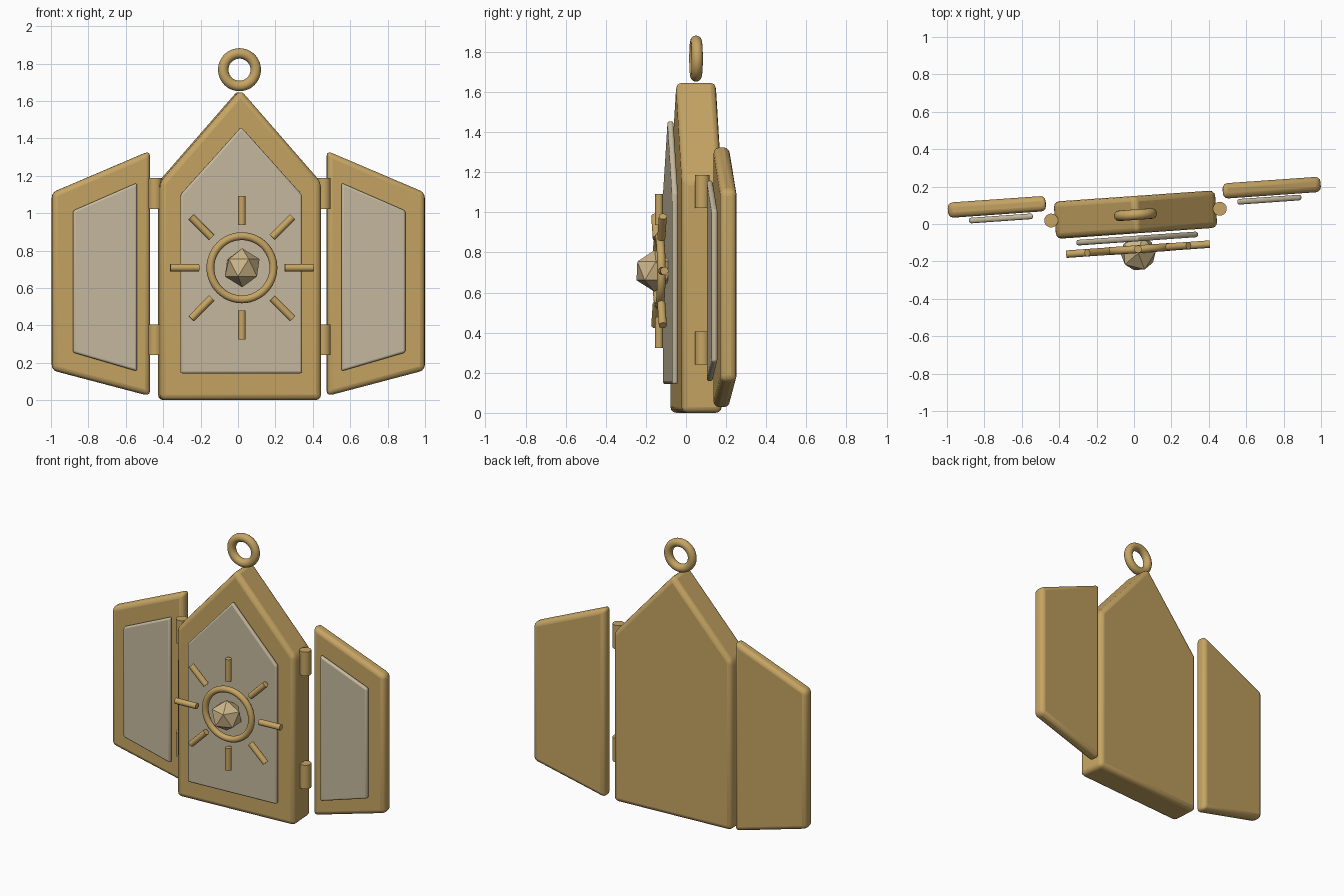
import bpy, bmesh, math
from mathutils import Matrix, Vector

if "Cube" in bpy.data.objects:
    bpy.data.objects.remove(bpy.data.objects["Cube"])

# The whole pendant is turned slightly about the vertical axis
PLACE = Matrix.Translation((0.008, 0.05, 0)) @ Matrix.Rotation(math.radians(4), 4, 'Z')


def material(name, rgb):
    m = bpy.data.materials.new(name)
    m.diffuse_color = (*rgb, 1)
    m.use_nodes = True
    m.node_tree.nodes["Principled BSDF"].inputs["Base Color"].default_value = m.diffuse_color
    return m


GOLD = material("gold", (0.565, 0.375, 0.125))
PANEL = material("pale_panel", (0.565, 0.49, 0.345))
GEM = material("pale_gem", (0.62, 0.47, 0.25))


def finish(name, bm, mat, smooth=True, bevel=0):
    bmesh.ops.recalc_face_normals(bm, faces=bm.faces)
    me = bpy.data.meshes.new(name)
    bm.to_mesh(me)
    bm.free()
    me.materials.append(mat)
    ob = bpy.data.objects.new(name, me)
    bpy.context.collection.objects.link(ob)
    ob.matrix_world = PLACE
    if bevel:
        b = ob.modifiers.new("rounded_edges", 'BEVEL')
        b.width, b.segments, b.limit_method = bevel, 3, 'ANGLE'
        b.angle_limit = math.radians(30)
    if smooth:
        bpy.ops.object.select_all(action='DESELECT')
        ob.select_set(True)
        bpy.context.view_layer.objects.active = ob
        bpy.ops.object.shade_smooth_by_angle(angle=math.radians(35))
    return ob


def slab(name, outline, y, thick, mat, bevel, side=1):
    """Outline in x, z extruded through the depth around y."""
    bm = bmesh.new()
    face = bm.faces.new([bm.verts.new((side * x, y - thick / 2, z)) for x, z in outline])
    ext = bmesh.ops.extrude_face_region(bm, geom=[face])
    verts = [g for g in ext["geom"] if isinstance(g, bmesh.types.BMVert)]
    bmesh.ops.translate(bm, verts=verts, vec=(0, thick, 0))
    return finish(name, bm, mat, True, bevel)


def rod(name, centre, radius, length, turn=0):
    """Cylinder along z, turned about the depth axis."""
    bm = bmesh.new()
    m = Matrix.Translation(centre) @ Matrix.Rotation(turn, 4, 'Y')
    bmesh.ops.create_cone(bm, cap_ends=True, segments=20, radius1=radius,
                          radius2=radius, depth=length, matrix=m)
    return finish(name, bm, GOLD)


def ring(name, centre, major, minor, n=48, k=16):
    """Torus facing the front."""
    bm = bmesh.new()
    loops = []
    for i in range(n):
        a = 2 * math.pi * i / n
        loop = []
        for j in range(k):
            b = 2 * math.pi * j / k
            r = major + minor * math.cos(b)
            loop.append(bm.verts.new(Vector(centre) + Vector(
                (r * math.cos(a), minor * math.sin(b), r * math.sin(a)))))
        loops.append(loop)
    for i in range(n):
        p, q = loops[i], loops[(i + 1) % n]
        for j in range(k):
            bm.faces.new((p[j], q[j], q[(j + 1) % k], p[(j + 1) % k]))
    return finish(name, bm, GOLD)


def house(half, bottom, shoulder, apex):
    return [(-half, bottom), (half, bottom), (half, shoulder), (0, apex), (-half, shoulder)]


# Central body with its raised panel and hanging loop
slab("body", house(0.432, 0.0, 1.165, 1.66), 0, 0.2, GOLD, 0.03)
slab("body_panel", house(0.326, 0.143, 1.098, 1.46), -0.128, 0.03, PANEL, 0.012)
ring("hanging_loop", (0, 0, 1.767), 0.087, 0.028)

# Side doors, their panels and hinges
DOOR = [(0.474, 0.022), (0.999, 0.16), (0.999, 1.11), (0.474, 1.333)]
INSET = [(0.548, 0.155), (0.891, 0.255), (0.891, 1.013), (0.548, 1.162)]
for side, label in ((-1, "left"), (1, "right")):
    slab(label + "_door", DOOR, 0.093, 0.082, GOLD, 0.028, side)
    slab(label + "_door_panel", INSET, 0.03, 0.03, PANEL, 0.012, side)
    for z, level in ((0.323, "lower"), (1.105, "upper")):
        rod(f"{label}_{level}_hinge", (side * 0.452, 0, z), 0.037, 0.165)

# Sun emblem: ring, rays and faceted gem
SUN_Z, SUN_Y = 0.708, -0.185
ring("sun_ring", (0, SUN_Y, SUN_Z), 0.169, 0.021)
for i in range(8):
    a = i * math.pi / 4
    rod(f"sun_ray_{i + 1}", (0.307 * math.sin(a), SUN_Y, SUN_Z + 0.307 * math.cos(a)),
        0.02, 0.155, a)

bm = bmesh.new()
bmesh.ops.create_icosphere(bm, subdivisions=1, radius=0.104,
                           matrix=Matrix.Translation((0, -0.207, SUN_Z)))
finish("gem", bm, GEM, smooth=False)
